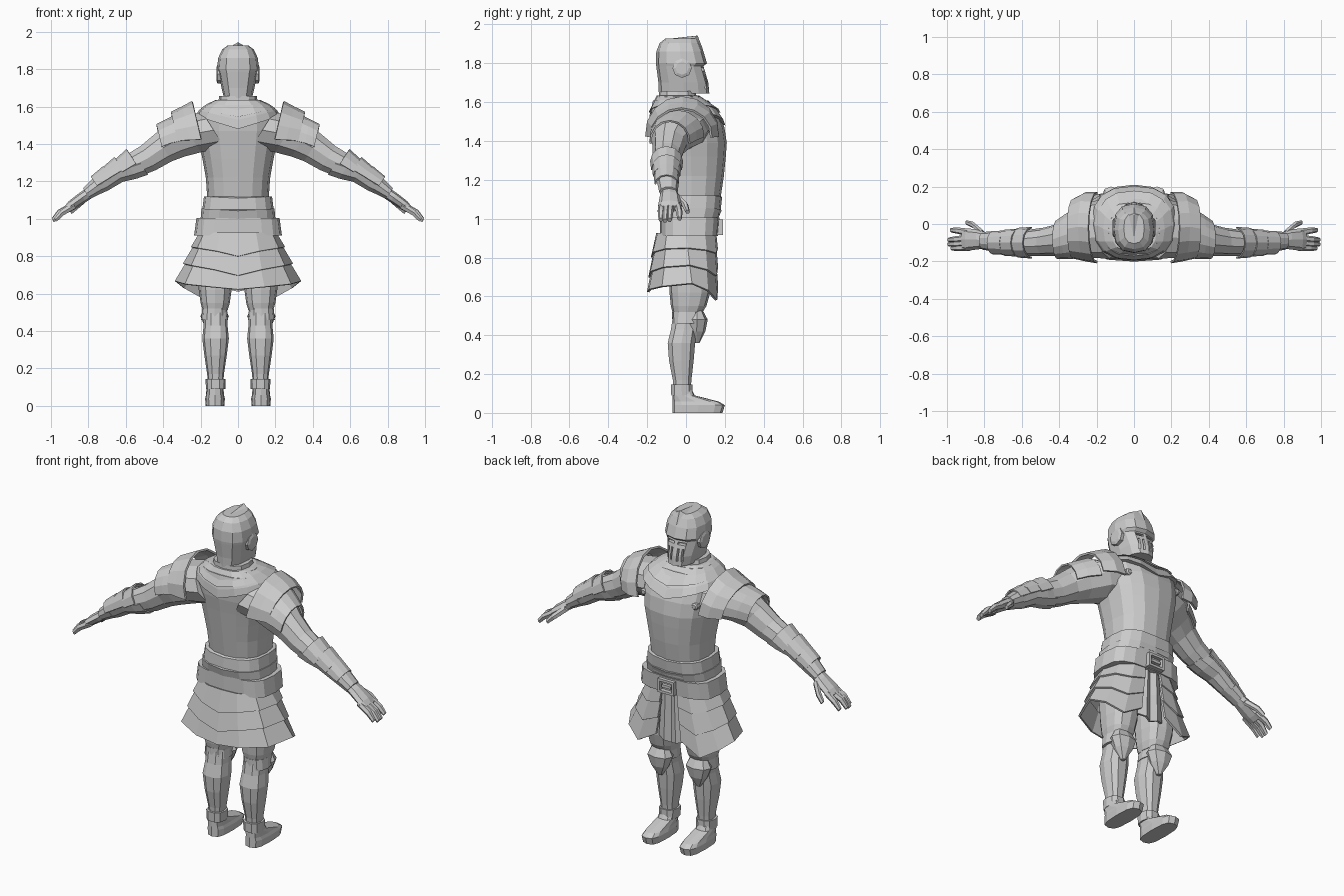
import bpy, bmesh, math
from mathutils import Vector

steel = bpy.data.materials.new("plain_grey")
steel.diffuse_color = (0.6, 0.6, 0.6, 1)


def make(name, verts, faces, mirror=False, thick=0.0):
    """Mesh object, optionally mirrored across x and thickened."""
    me = bpy.data.meshes.new(name)
    me.from_pydata([tuple(v) for v in verts], [], faces)
    bm = bmesh.new()
    bm.from_mesh(me)
    bmesh.ops.recalc_face_normals(bm, faces=bm.faces)
    bm.to_mesh(me)
    bm.free()
    me.materials.append(steel)
    ob = bpy.data.objects.new(name, me)
    bpy.context.collection.objects.link(ob)
    if thick:
        m = ob.modifiers.new("Solid", 'SOLIDIFY')
        m.thickness, m.offset = thick, 0
    if mirror:
        m = ob.modifiers.new("Mirror", 'MIRROR')
        m.use_mirror_merge = False
    return ob


def skin(name, rings, closed=True, cap=True, **kw):
    """Bridge a list of equal-length point rings."""
    n = len(rings[0])
    faces = []
    for r in range(len(rings) - 1):
        for i in range(n if closed else n - 1):
            j = (i + 1) % n
            faces.append((r * n + i, r * n + j, (r + 1) * n + j, (r + 1) * n + i))
    if closed and cap:
        faces.append(tuple(range(n))[::-1])
        faces.append(tuple((len(rings) - 1) * n + i for i in range(n)))
    return make(name, [p for r in rings for p in r], faces, **kw)


def stack(name, rings, cx=0.0, n=16, pw=0.8, **kw):
    """Horizontal rings: (z, half width, back y, front y, centre dip)."""
    out = []
    for z, hw, yb, yf, *dip in rings:
        ring = []
        for i in range(n):
            a = math.tau * i / n
            c, s = round(math.cos(a), 6), round(math.sin(a), 6)
            x = math.copysign(abs(c) ** pw, c)
            y = math.copysign(abs(s) ** pw, s)
            d = dip[0] * (1 - abs(x)) if dip else 0
            ring.append((cx + hw * x, (yb + yf) / 2 + (yf - yb) / 2 * y, z - d))
        out.append(ring)
    return skin(name, out, **kw)


def tube(name, rings, tilt, n=10, arc=None, **kw):
    """Rings across a limb: (x, y, z, half depth, half height); tilt leans them outward."""
    up = Vector((math.sin(tilt), 0, math.cos(tilt)))
    a0, a1 = arc or (0, 360)
    out = []
    for x, y, z, ry, rn in rings:
        k = n if arc is None else n - 1
        angs = [math.radians(a0 + (a1 - a0) * i / k) for i in range(n)]
        out.append([Vector((x, y + ry * math.cos(a), z)) + up * rn * math.sin(a) for a in angs])
    return skin(name, out, closed=arc is None, **kw)


def box(name, c, size, **kw):
    v = [(c[0] + size[0] * i / 2, c[1] + size[1] * j / 2, c[2] + size[2] * k / 2)
         for i in (-1, 1) for j in (-1, 1) for k in (-1, 1)]
    f = [(0, 1, 3, 2), (4, 6, 7, 5), (0, 4, 5, 1), (2, 3, 7, 6), (0, 2, 6, 4), (1, 5, 7, 3)]
    return make(name, v, f, **kw)


# Helmet with a peaked brow and cut visor slots
helmet = stack("helmet", [(1.645, .075, -.14, .12), (1.70, .088, -.142, .115), (1.785, .106, -.153, .090),
                          (1.80, .112, -.155, .108), (1.86, .106, -.153, .09),
                          (1.905, .085, -.135, .07), (1.928, .055, -.105, .058)], n=12)
# Crown ridge rising to the brow point
skin("helmet_peak", [[(-.075, .03, 1.90), (0, .088, 1.87), (.075, .03, 1.90), (0, -.10, 1.925)],
                     [(-.004, .055, 1.942), (0, .06, 1.942), (.004, .055, 1.942), (0, .045, 1.940)]])
for x, z, w, h in [(.034, 1.768, .046, .014), (.02, 1.705, .010, .07), (.045, 1.705, .010, .07)]:
    for s in (-1, 1):
        cut = box("slot_cutter", (s * x, .1, z), (w, .07, h))
        cut.hide_render = True
        cut.hide_set(True)
        b = helmet.modifiers.new("Slot", 'BOOLEAN')
        b.operation, b.object, b.solver = 'DIFFERENCE', cut, 'EXACT'
# Round ear discs
disc = [[(x, -.02 + r * math.cos(math.tau * i / 8), 1.775 + r * math.sin(math.tau * i / 8)) for i in range(8)]
        for x, r in ((.09, .05), (.110, .05), (.116, .034))]
skin("ear_disc", disc, mirror=True)

# Neck and collar
stack("neck", [(1.56, .08, -.12, .05), (1.66, .075, -.125, .045)], n=12)
stack("collar", [(1.59, .145, -.155, .09), (1.628, .138, -.15, .078), (1.628, .105, -.14, .055),
                 (1.658, .1, -.138, .047)], n=12)

# Breastplate and overlapping neck plates with pointed lower edges
stack("breastplate", [(1.05, .17, -.12, .165), (1.12, .165, -.125, .18), (1.22, .172, -.14, .195),
                      (1.32, .19, -.155, .205), (1.39, .205, -.165, .21), (1.47, .218, -.178, .198),
                      (1.54, .222, -.182, .170), (1.59, .195, -.17, .12), (1.62, .12, -.145, .07)])
stack("upper_chest_plate", [(1.55, .226, -.193, .203, .07), (1.58, .21, -.188, .175, .05),
                            (1.608, .17, -.17, .115)])
stack("gorget_plate", [(1.59, .2, -.193, .178, .045), (1.615, .165, -.17, .12, .02), (1.635, .12, -.15, .065)])
rivet = [[(.165 + r * math.cos(math.tau * i / 8), y, 1.46 + r * math.sin(math.tau * i / 8)) for i in range(8)]
         for y, r in ((.12, .02), (.157, .02), (.163, .012))]
skin("chest_rivet", rivet, mirror=True)

# Waist plates, belt and buckle
stack("waist_plate", [(1.02, .185, -.135, .175), (1.04, .192, -.14, .178), (1.12, .182, -.135, .186, .01),
                      (1.12, .165, -.12, .17)], pw=.7)
stack("waist_band", [(1.00, .2, -.135, .165), (1.055, .195, -.148, .184, .012)], pw=.7)
stack("belt", [(.91, .235, -.135, .165), (1.005, .222, -.135, .172)], pw=.62)
for s in (-1, 1):
    box("buckle_side", (s * .045, .175, .955), (.014, .03, .08))
    box("buckle_rail", (0, .175, .955 + s * .033), (.1, .03, .014))
box("buckle_pin", (0, .173, .955), (.06, .025, .016))

# Flared skirt in three overlapping tiers, open at the front
top = [(0, -.155), (.1, -.148), (.185, -.10), (.21, 0), (.18, .10), (.12, .15), (.05, .158)]
low = [(0, -.195, .622), (.14, -.185, .635), (.28, -.12, .65), (.333, .03, .665),
       (.29, .11, .63), (.20, .155, .58), (.08, .16, .65)]
for tier, (t0, t1) in enumerate([(0, .30), (.25, .64), (.59, 1)]):
    rows = []
    for t, g in ((t0, .95), (t1, 1.0)):
        row = [Vector((a[0] + (b[0] - a[0]) * t, a[1] + (b[1] - a[1]) * t, .925 + (b[2] - .925) * t))
               for a, b in zip(top, low)]
        row = [Vector((p.x * g, p.y * g, p.z)) for p in row]
        # the upper tiers hang in a shallow point at the back
        if t == t1 and tier < 2:
            row[0] += Vector((0, -.008, -.035))
            row[1] += Vector((0, -.006, -.012))
        rows.append([Vector((-p.x, p.y, p.z)) for p in row[:0:-1]] + row)
    skin("skirt_tier_%d" % (tier + 1), rows, closed=False, thick=.012)
# Hanging cloth strip with a folded centre
strip = [[(-.075 * k, .125, z + .01), (-.035 * k, .145, z), (0, .128, z - .01), (.035 * k, .145, z),
          (.075 * k, .125, z + .01)] for z, k in ((.92, .8), (.78, .95), (.62, 1.1))]
skin("front_cloth", strip, closed=False, thick=.012)
stack("pelvis", [(.72, .12, -.09, .08), (.80, .18, -.11, .11), (.95, .19, -.12, .13)], n=12)

# Legs
stack("thigh", [(.51, .066, -.068, .08), (.55, .078, -.078, .105), (.62, .088, -.085, .125),
                (.74, .095, -.09, .13), (.84, .09, -.09, .11)], cx=.122, n=12, mirror=True)
stack("knee_band", [(.46, .072, -.07, .07), (.52, .066, -.072, .08)], cx=.125, n=12, mirror=True)
stack("shin", [(.11, .04, -.065, .025), (.17, .045, -.07, .03), (.27, .06, -.09, .042), (.36, .071, -.097, .05),
               (.43, .064, -.08, .06), (.50, .062, -.07, .07)], cx=.12, n=10, mirror=True)
stack("ankle_band", [(.09, .052, -.078, .035), (.145, .053, -.08, .035)], cx=.12, n=10, mirror=True)
# Pointed knee guard
stack("knee_guard", [(.36, .012, .045, .07), (.42, .052, .01, .1), (.48, .076, .0, .112),
                     (.53, .052, .03, .085)], cx=.125, n=8, mirror=True)
# Boots
stack("boot", [(0, .05, -.07, .188), (.04, .053, -.07, .2), (.058, .048, -.07, .17),
               (.09, .046, -.068, .045), (.12, .042, -.066, .03)], cx=.123, n=12, pw=.65, mirror=True)

# Arms
tilt = math.radians(33)
tube("upper_arm", [(.13, -.02, 1.475, .165, .12), (.26, -.035, 1.45, .145, .118), (.34, -.07, 1.415, .112, .103),
                   (.40, -.085, 1.38, .088, .09),
                   (.48, -.095, 1.325, .076, .08), (.56, -.1, 1.285, .07, .072)], tilt, mirror=True)
tube("forearm", [(.52, -.1, 1.295, .07, .074), (.58, -.1, 1.275, .072, .075), (.65, -.1, 1.25, .068, .065),
                 (.72, -.095, 1.195, .053, .053), (.80, -.09, 1.14, .042, .034)], tilt, mirror=True)
tube("cuff", [(.74, -.093, 1.185, .056, .05), (.81, -.09, 1.135, .047, .036)], tilt, mirror=True)
for i, (x, z, r) in enumerate([(.545, 1.295, .09), (.615, 1.262, .079), (.68, 1.222, .069)]):
    tube("arm_lame_%d" % (i + 1), [(x, -.1, z, r * .9, r), (x + .075, -.1, z - .045, r * .84, r * .8)],
         tilt, n=7, arc=(0, 180), thick=.008, mirror=True)

# Shoulder guards in two overlapping plates
lean = math.radians(13)
tube("shoulder_plate", [(.20, -.02, 1.44, .185, .19), (.26, -.015, 1.435, .18, .165), (.325, -.025, 1.43, .155, .14)],
     lean, n=9, arc=(-5, 185), thick=.012, mirror=True)
tube("shoulder_lame", [(.30, -.045, 1.43, .135, .128), (.36, -.065, 1.415, .118, .115), (.41, -.083, 1.395, .1, .11)],
     lean, n=9, arc=(-5, 185), thick=.01, mirror=True)

# Hands with splayed fingers
tube("palm", [(.77, -.09, 1.155, .036, .03), (.83, -.083, 1.115, .052, .03), (.89, -.083, 1.072, .06, .027),
              (.915, -.083, 1.052, .055, .02)], tilt, n=8, mirror=True)
fingers = [("thumb", (.81, -.05, 1.115), (.86, -.005, 1.07), (.895, .008, 1.035)),
           ("index_finger", (.885, -.045, 1.072), (.945, -.035, 1.035), (.978, -.033, 1.0)),
           ("middle_finger", (.885, -.077, 1.072), (.955, -.082, 1.035), (.99, -.084, .993)),
           ("ring_finger", (.885, -.102, 1.07), (.955, -.106, 1.03), (.99, -.108, .99)),
           ("little_finger", (.875, -.123, 1.072), (.94, -.128, 1.033), (.975, -.13, .995))]
for name, a, b, c in fingers:
    tube(name, [(*a, .020, .020), (*b, .017, .018), (*c, .012, .013)], tilt, n=6, mirror=True)
